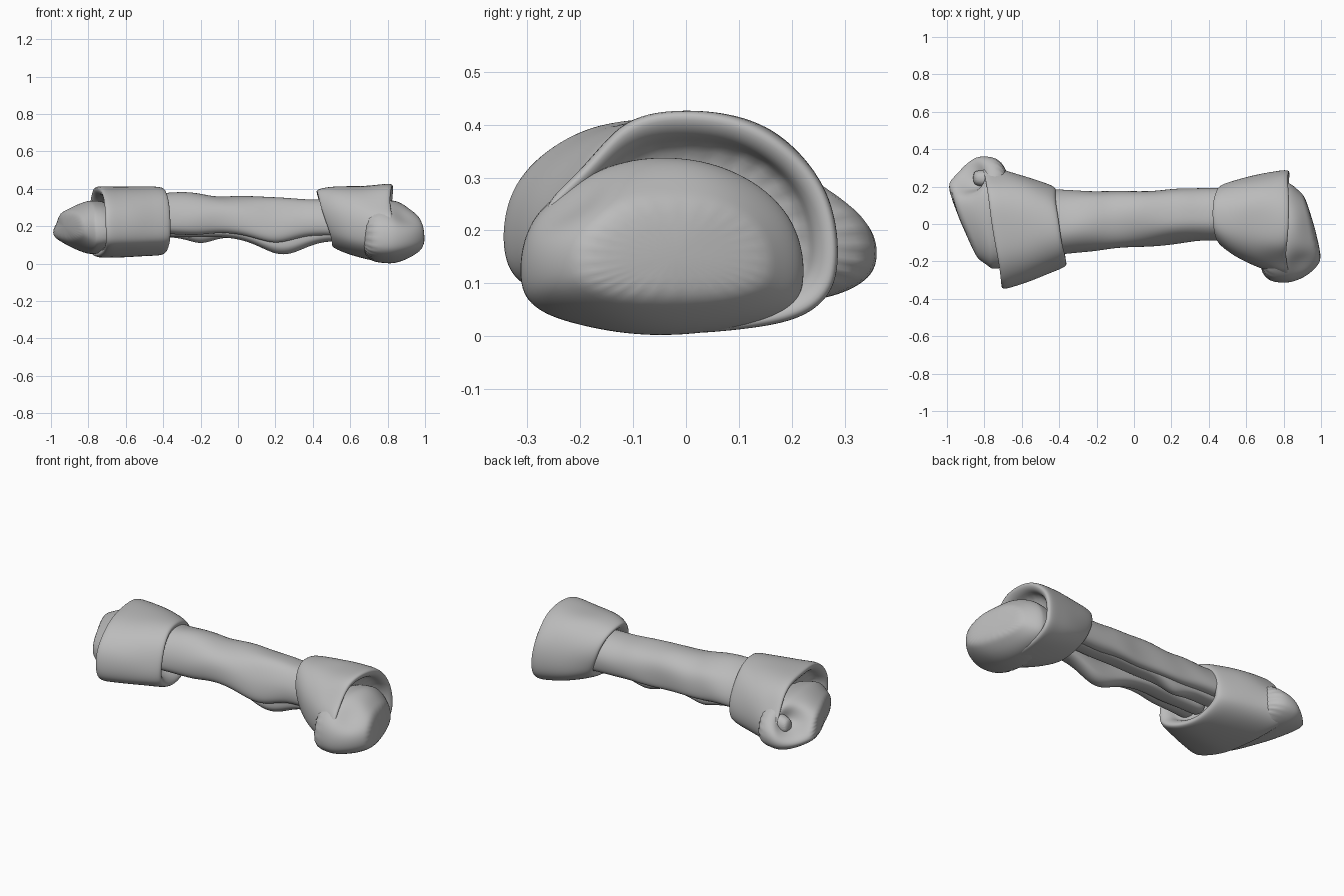
import bpy, bmesh, math
from mathutils import Vector, noise

cube = bpy.data.objects.get("Cube")
if cube:
    bpy.data.objects.remove(cube)

SIDES = 28
GREY = (0.5, 0.5, 0.5, 1)
hide = bpy.data.materials.new("warm_grey_hide")
hide.use_nodes = True
hide.diffuse_color = GREY
hide.node_tree.nodes["Principled BSDF"].inputs["Base Color"].default_value = GREY


def section(x, front, back, base, top, lean=0, rake=0):
    """One cross-section; lean shifts x along y, rake shifts x along z."""
    return dict(x=x, front=front, back=back, base=base, top=top, lean=lean, rake=rake)


def sweep(start, end, steps, bulge=1):
    """Sections from start to end; a higher bulge keeps the start size for longer."""
    sections = []
    for i in range(steps + 1):
        t = i / steps
        ease = {key: t if key in ("x", "lean", "rake") else t ** bulge for key in start}
        sections.append({key: start[key] + (end[key] - start[key]) * ease[key] for key in start})
    return sections


def inset(ring, wall, shift):
    return dict(ring, x=ring["x"] + shift, front=ring["front"] + wall, back=ring["back"] - wall,
                base=ring["base"] + wall, top=ring["top"] - wall)


def power(value, exponent):
    return math.copysign(abs(value) ** exponent, value)


def outline(ring, groove):
    """Domed outline with a flatter base, optionally grooved underneath."""
    middle = (ring["front"] + ring["back"]) / 2
    half = (ring["back"] - ring["front"]) / 2
    waist = ring["base"] + 0.38 * (ring["top"] - ring["base"])
    points = []
    for i in range(SIDES):
        angle = math.tau * i / SIDES
        across, up = math.cos(angle), math.sin(angle)
        y = half * power(across, 0.87)
        if up > 0:
            z = (ring["top"] - waist) * power(up, 0.95)
        else:
            z = (waist - ring["base"]) * power(up, 0.7) + groove * math.exp(-4 * across ** 2)
        x = ring["x"] + ring["lean"] * y + ring["rake"] * z
        points.append(Vector((x, middle + y, waist + z)))
    return points


def loft(name, rings, groove=0, rough=0.012, folds=()):
    bm = bmesh.new()
    loops = [[bm.verts.new(p) for p in outline(ring, groove)] for ring in rings]
    for a, b in zip(loops, loops[1:]):
        for i in range(SIDES):
            j = (i + 1) % SIDES
            bm.faces.new((a[i], a[j], b[j], b[i]))
    bm.faces.new(loops[0][::-1])
    bm.faces.new(loops[-1])
    bmesh.ops.recalc_face_normals(bm, faces=bm.faces)
    # gentle irregular wrinkles, and local pushes for folds
    for v in bm.verts:
        v.co += rough * noise.noise_vector(v.co * 5)
        for spot, radius, push in folds:
            distance = (v.co - Vector(spot)).length / radius
            v.co += Vector(push) * math.exp(-2 * distance ** 2)
    mesh = bpy.data.meshes.new(name)
    bm.to_mesh(mesh)
    bm.free()
    mesh.materials.append(hide)
    mesh.shade_smooth()
    part = bpy.data.objects.new(name, mesh)
    bpy.context.collection.objects.link(part)
    soften = part.modifiers.new("soften", "SUBSURF")
    soften.levels = soften.render_levels = 2


def cuff(name, inner, outer, bulge=1, wall=0.06, depth=0.1, folds=()):
    """Thick sleeve with rolled rims and a recess at each end."""
    way = math.copysign(depth, outer["x"] - inner["x"])
    near = [inset(inner, wall, way), inset(inner, wall, way / 5), inset(inner, wall / 3, -way / 8)]
    far = [inset(outer, wall / 3, way / 8), inset(outer, wall, -way / 5), inset(outer, wall, -way)]
    loft(name, near + sweep(inner, outer, steps=5, bulge=bulge) + far, folds=folds)


# Shaft: a sheet rolled in along its underside, with one sagging edge
loft("shaft",
     sweep(section(x=-0.55, front=-0.18, back=0.18, base=0.13, top=0.38),
           section(x=0.6, front=-0.07, back=0.19, base=0.11, top=0.34), steps=14),
     groove=0.08, rough=0.02,
     folds=[((0.22, -0.07, 0.1), 0.16, (0, 0, -0.04)),
            ((-0.27, 0, 0.4), 0.14, (0, 0, 0.02))])

# Loose curls under the shaft, each with a sagging flap
loft("front_curl",
     sweep(section(x=-0.5, front=-0.08, back=0.02, base=0.15, top=0.24),
           section(x=0.6, front=-0.05, back=0.06, base=0.12, top=0.22), steps=14),
     folds=[((0.24, 0, 0.1), 0.2, (0, 0, -0.09))])
loft("back_curl",
     sweep(section(x=-0.5, front=0.04, back=0.13, base=0.14, top=0.22),
           section(x=0.6, front=0.06, back=0.15, base=0.14, top=0.22), steps=14),
     folds=[((-0.2, 0.1, 0.1), 0.1, (0, 0, -0.06))])

# Sleeves wrapped around each end
cuff("right_cuff",
     inner=section(x=-0.4, front=-0.23, back=0.2, base=0.05, top=0.41, lean=-0.16),
     outer=section(x=-0.75, front=-0.36, back=0.34, base=0.03, top=0.42, lean=-0.16),
     folds=[((-0.8, 0.33, 0.33), 0.16, (0, -0.02, -0.06))])
cuff("left_cuff",
     inner=section(x=0.48, front=-0.12, back=0.21, base=0.08, top=0.4, rake=-0.3),
     outer=section(x=0.82, front=-0.29, back=0.29, base=0, top=0.43), bulge=0.7,
     folds=[((0.8, -0.24, 0.36), 0.14, (-0.01, 0.03, -0.03))])

# Folded knobs bulging from the sleeves
right_rim = section(x=-0.78, front=-0.25, back=0.37, base=0.05, top=0.34, lean=-0.1)
right_tip = section(x=-0.93, front=-0.18, back=0.2, base=0.14, top=0.27, lean=-0.45)
loft("right_knob",
     [inset(right_rim, wall=0.02, shift=0.15)] + sweep(right_rim, right_tip, steps=5, bulge=1.6),
     folds=[((-0.91, 0.28, 0.26), 0.12, (0.1, -0.08, -0.05))])
left_rim = section(x=0.8, front=-0.32, back=0.22, base=0, top=0.34)
left_tip = section(x=0.97, front=-0.18, back=0.14, base=0.08, top=0.25, lean=-0.28)
loft("left_knob",
     [inset(left_rim, wall=0.02, shift=-0.15)] + sweep(left_rim, left_tip, steps=5, bulge=2),
     folds=[((0.9, -0.24, 0.28), 0.12, (-0.01, 0.03, -0.03))])

# Rolled tip inside the hollow of the right knob
loft("right_inner_curl",
     sweep(section(x=-0.74, front=0.19, back=0.3, base=0.16, top=0.28),
           section(x=-0.86, front=0.21, back=0.28, base=0.18, top=0.25), steps=3))
